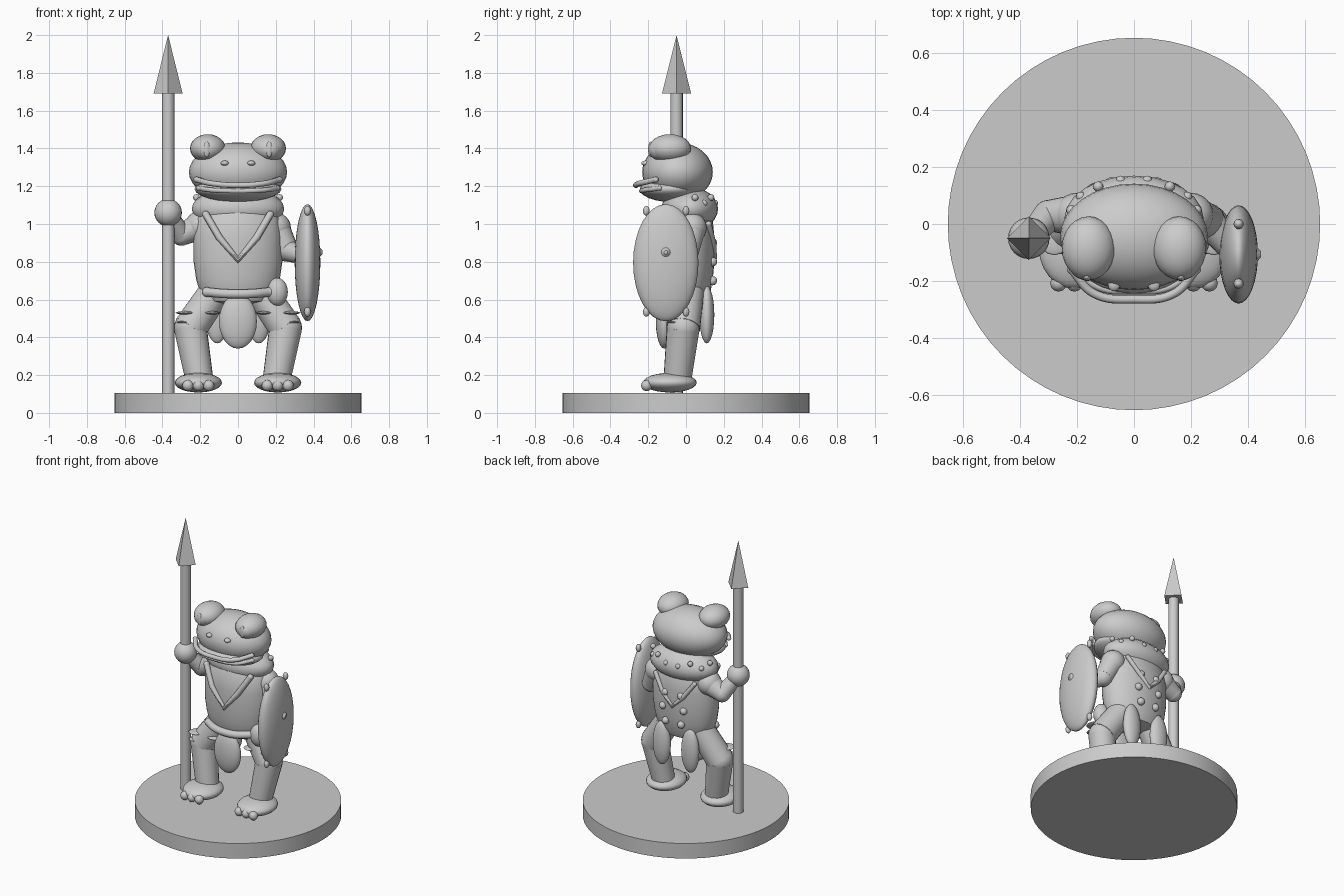
import bpy, math
from mathutils import Vector

cube = bpy.data.objects.get("Cube")
if cube:
    bpy.data.objects.remove(cube, do_unlink=True)

grey = bpy.data.materials.new("plain_grey")
grey.use_nodes = True
grey.diffuse_color = (0.6, 0.6, 0.6, 1)
grey.node_tree.nodes["Principled BSDF"].inputs["Base Color"].default_value = (0.6, 0.6, 0.6, 1)


def finish(name, smooth=True):
    ob = bpy.context.object
    ob.name = name
    ob.data.materials.append(grey)
    if smooth:
        bpy.ops.object.shade_smooth_by_angle(angle=math.radians(40))
    return ob


def ball(name, loc, radii, rot=(0, 0, 0), seg=24):
    bpy.ops.mesh.primitive_uv_sphere_add(segments=seg, ring_count=seg // 2, location=loc, rotation=rot)
    bpy.context.object.scale = radii if isinstance(radii, tuple) else (radii,) * 3
    return finish(name)


def rod(name, a, b, r1, r2, sides=20, smooth=True):
    a, b = Vector(a), Vector(b)
    d = b - a
    bpy.ops.mesh.primitive_cone_add(vertices=sides, radius1=r1, radius2=r2, depth=d.length,
                                    location=(a + b) / 2, rotation=d.to_track_quat('Z', 'Y').to_euler())
    return finish(name, smooth)


def tube(name, points, radius, smooth_path=True):
    cu = bpy.data.curves.new(name, 'CURVE')
    cu.dimensions = '3D'
    cu.bevel_depth = radius
    cu.bevel_resolution = 3
    cu.use_fill_caps = True
    sp = cu.splines.new('BEZIER')
    sp.bezier_points.add(len(points) - 1)
    for p, co in zip(sp.bezier_points, points):
        p.co = co
        p.handle_left_type = p.handle_right_type = 'AUTO' if smooth_path else 'VECTOR'
    ob = bpy.data.objects.new(name, cu)
    bpy.context.collection.objects.link(ob)
    bpy.ops.object.select_all(action='DESELECT')
    ob.select_set(True)
    bpy.context.view_layer.objects.active = ob
    bpy.ops.object.convert(target='MESH')
    finish(name)
    for i, end in enumerate((points[0], points[-1])):
        ball(f"{name}_end_{i}", end, radius * 1.05, seg=12)


def lathe(name, profile, depth, centre_y, sides=32):
    # profile holds (radius, height) pairs, squashed front to back
    verts, faces = [], []
    for r, z in profile:
        for i in range(sides):
            t = math.tau * i / sides
            verts.append((r * math.cos(t), centre_y + r * depth * math.sin(t), z))
    for k in range(len(profile) - 1):
        for i in range(sides):
            j = (i + 1) % sides
            faces.append((k * sides + i, k * sides + j, (k + 1) * sides + j, (k + 1) * sides + i))
    faces.append(tuple(reversed(range(sides))))
    faces.append(tuple(range(len(verts) - sides, len(verts))))
    me = bpy.data.meshes.new(name)
    me.from_pydata(verts, [], faces)
    ob = bpy.data.objects.new(name, me)
    bpy.context.collection.objects.link(ob)
    bpy.ops.object.select_all(action='DESELECT')
    ob.select_set(True)
    bpy.context.view_layer.objects.active = ob
    return finish(name)


# Round stand
rod("base", (0, 0, 0), (0, 0, 0.105), 0.655, 0.655, 64)

# Spear
rod("spear_shaft", (-0.37, -0.05, 0.1), (-0.37, -0.05, 1.7), 0.033, 0.033, 16)
rod("spear_head", (-0.37, -0.05, 1.69), (-0.37, -0.05, 2), 0.077, 0, 4, False)

# Torso, neck roll and head
lathe("torso", [(0.1, 0.58), (0.17, 0.59), (0.2, 0.63), (0.222, 0.71), (0.235, 0.8), (0.235, 0.93),
                (0.22, 1.03), (0.16, 1.1)], 0.64, 0)
ball("neck_roll", (0, 0.02, 1.08), (0.245, 0.15, 0.115))
ball("head", (0, -0.045, 1.275), (0.26, 0.187, 0.157), seg=32)
ball("lower_jaw", (0, -0.08, 1.185), (0.23, 0.165, 0.068))
tube("upper_lip", [(-0.22, -0.16, 1.235), (-0.14, -0.245, 1.215), (0, -0.265, 1.205),
                   (0.14, -0.245, 1.215), (0.22, -0.16, 1.235)], 0.015)
tube("lower_lip", [(-0.21, -0.14, 1.19), (-0.14, -0.215, 1.18), (0, -0.235, 1.175),
                   (0.14, -0.215, 1.18), (0.21, -0.14, 1.19)], 0.013)

# Straps and belt
tube("chest_strap", [(-0.17, -0.105, 1.05), (-0.1, -0.145, 0.93), (0, -0.15, 0.81),
                     (0.1, -0.145, 0.93), (0.17, -0.105, 1.05)], 0.019, False)
tube("back_strap", [(-0.15, 0.12, 1.0), (-0.08, 0.145, 0.9), (0, 0.15, 0.82),
                    (0.08, 0.145, 0.9), (0.15, 0.12, 1.0)], 0.015, False)
tube("belt", [(-0.165, -0.09, 0.64), (-0.08, -0.13, 0.632), (0, -0.14, 0.63),
              (0.08, -0.13, 0.632), (0.165, -0.09, 0.64)], 0.025)
ball("belt_pouch", (0.208, -0.07, 0.64), (0.056, 0.05, 0.075))
ball("front_flap", (0, -0.115, 0.485), (0.1, 0.045, 0.145))

for side, s in (("right", -1), ("left", 1)):
    # Eyes and nostrils
    ball(side + "_eye_bulge", (s * 0.16, -0.085, 1.4), (0.094, 0.112, 0.075))
    ball(side + "_eye", (s * 0.165, -0.145, 1.395), (0.062, 0.053, 0.055))
    ball(side + "_pupil", (s * 0.165, -0.187, 1.395), (0.018, 0.014, 0.042), seg=12)
    ball(side + "_nostril", (s * 0.07, -0.213, 1.322), (0.022, 0.024, 0.014), seg=12)
    ball(side + "_back_flap", (s * 0.11, 0.11, 0.52), (0.065, 0.04, 0.152))

    # Legs
    hip, knee, ankle = (s * 0.13, 0.01, 0.63), (s * 0.252, -0.015, 0.45), (s * 0.205, -0.045, 0.18)
    ball(side + "_hip", hip, 0.085)
    rod(side + "_thigh", hip, knee, 0.085, 0.09)
    ball(side + "_knee", knee, 0.087)
    rod(side + "_shin", ankle, knee, 0.074, 0.087)
    ball(side + "_cuff_front", (s * 0.28, -0.06, 0.53), (0.05, 0.05, 0.009), seg=12)
    ball(side + "_cuff_inner", (s * 0.14, -0.06, 0.53), (0.045, 0.045, 0.009), seg=12)
    ball(side + "_cuff_low", (s * 0.29, -0.065, 0.48), (0.035, 0.04, 0.006), seg=12)

    # Feet with three toes
    ball(side + "_foot", (s * 0.21, -0.085, 0.16), (0.125, 0.142, 0.052))
    for i in range(3):
        ball(f"{side}_toe_{i}", (s * (0.155 + 0.055 * i), -0.208, 0.145), 0.03, seg=12)

    # Warts down the back and around the neck roll
    for i in range(3):
        ball(f"{side}_back_wart_{i}", (s * (0.06 + 0.02 * (i % 2)), 0.14, 0.7 + 0.1 * i), 0.025, seg=12)
    for i in range(4):
        t = math.radians(12 + 22 * i)
        ball(f"{side}_neck_wart_{i}", (s * 0.225 * math.sin(t), 0.02 + 0.135 * math.cos(t),
                                       1.11 + 0.03 * (i % 2)), 0.018, seg=12)

# Arm gripping the spear
shoulder, elbow, hand = (-0.2, 0.03, 0.99), (-0.3, 0.03, 0.94), (-0.37, -0.05, 1.06)
ball("right_shoulder", shoulder, 0.08)
rod("right_upper_arm", shoulder, elbow, 0.075, 0.055)
ball("right_elbow", elbow, 0.055)
rod("right_forearm", elbow, hand, 0.055, 0.042)
ball("right_hand", hand, 0.073)

# Arm behind the shield
shoulder, elbow, hand = (0.2, 0.03, 0.98), (0.26, 0.01, 0.86), (0.345, -0.09, 0.83)
ball("left_shoulder", shoulder, 0.08)
rod("left_upper_arm", shoulder, elbow, 0.075, 0.06)
ball("left_elbow", elbow, 0.06)
rod("left_forearm", elbow, hand, 0.058, 0.045)

# Shield with boss and rim studs
ball("shield", (0.368, -0.107, 0.795), (0.068, 0.173, 0.31), seg=32)
rod("shield_boss", (0.415, -0.107, 0.85), (0.447, -0.107, 0.85), 0.045, 0.01, 12)
for y in (-0.21, 0):
    for z in (0.535, 1.07):
        ball("shield_stud", (0.368, y, z), (0.018, 0.018, 0.026), seg=12)
